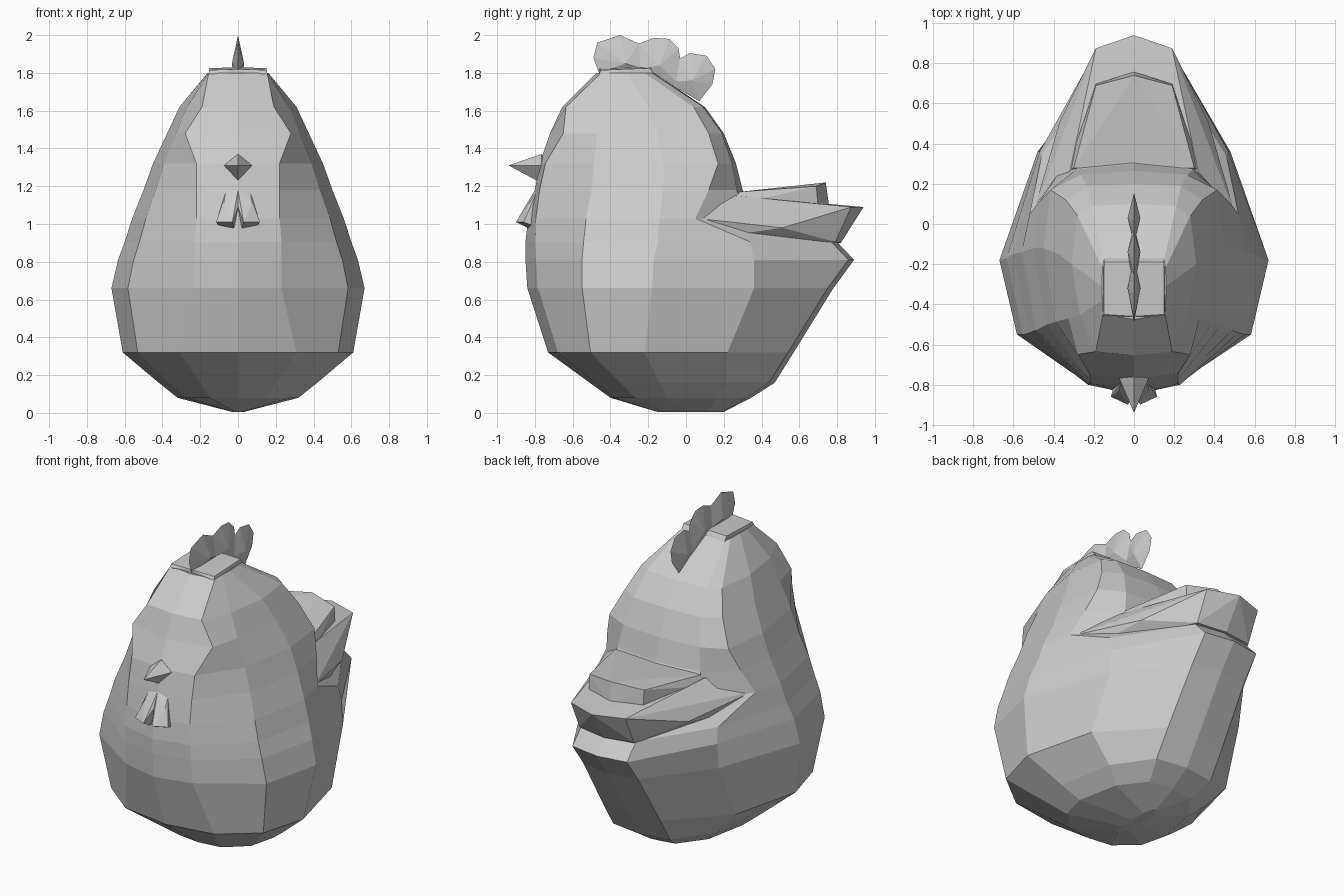
import bpy
import bmesh

feather = bpy.data.materials.new("light_grey")
feather.diffuse_color = (0.6, 0.6, 0.6, 1)


def finish(name, bm):
    bmesh.ops.recalc_face_normals(bm, faces=bm.faces[:])
    me = bpy.data.meshes.new(name)
    bm.to_mesh(me)
    bm.free()
    me.materials.append(feather)
    ob = bpy.data.objects.new(name, me)
    bpy.context.collection.objects.link(ob)
    return ob


def hull(name, points, mirror=True):
    """Faceted solid around the points and their mirror images in x."""
    bm = bmesh.new()
    pts = set(points)
    if mirror:
        pts |= {(-x, y, z) for x, y, z in points}
    for p in sorted(pts):
        bm.verts.new(p)
    bmesh.ops.convex_hull(bm, input=bm.verts[:])
    loose = [v for v in bm.verts if not v.link_faces]
    bmesh.ops.delete(bm, geom=loose, context='VERTS')
    return finish(name, bm)


# Body: faceted egg lofted from 12-sided rings, drawn out into the rump,
# with the face and back panels as its front and back strips
# z, (half width, its y), (front y, panel x, panel y), (flank x, y), (panel x, y), back y
rings = [
    (0.005, (0.03, 0.02), (-0.15, 0.015, -0.14), (0.03, 0.12), (0.015, 0.19), 0.20),
    (0.08, (0.32, -0.10), (-0.40, 0.15, -0.38), (0.27, 0.16), (0.15, 0.32), 0.345),
    (0.16, (0.42, -0.14), (-0.51, 0.20, -0.48), (0.36, 0.21), (0.20, 0.44), 0.47),
    (0.32, (0.61, -0.22), (-0.73, 0.31, -0.68), (0.50, 0.22), (0.20, 0.54), 0.57),
    (0.66, (0.67, -0.18), (-0.84, 0.23, -0.785), (0.48, 0.36), (0.19, 0.75), 0.78),
    (0.81, (0.635, -0.17), (-0.85, 0.23, -0.795), (0.47, 0.36), (0.19, 0.86), 0.89),
    (0.905, (0.60, -0.15), (-0.85, 0.23, -0.80), (0.46, 0.34), (0.19, 0.77), 0.80),
    (1.03, (0.56, -0.14), (-0.835, 0.22, -0.795), (0.52, 0.05), (0.33, 0.32), 0.40),
    (1.18, (0.50, -0.12), (-0.80, 0.22, -0.775), (0.465, 0.12), (0.29, 0.27), 0.30),
    (1.32, (0.45, -0.12), (-0.775, 0.22, -0.745), (0.415, 0.17), (0.265, 0.245), 0.265),
    (1.48, (0.375, -0.15), (-0.72, 0.28, -0.65), (0.34, 0.12), (0.235, 0.19), 0.20),
    (1.62, (0.31, -0.20), (-0.655, 0.19, -0.635), (0.28, 0.04), (0.21, 0.09), 0.10),
    (1.80, (0.16, -0.31), (-0.475, 0.155, -0.45), (0.157, -0.22), (0.15, -0.18), -0.17),
]


def ring_points(z, wide, front, flank, back, yb):
    w, yc = wide
    yf, xf, yfe = front
    corner = (0.87 * w, yc - 0.56 * (yc - yf)) if z < 1.7 else (0.158, -0.38)
    half = [(0, yf), (xf, yfe), corner, (w, yc), flank, back, (0, yb)]
    full = half + [(-x, y) for x, y in half[-2:0:-1]]
    return [(x, y, z) for x, y in full]


bm = bmesh.new()
loops = [[bm.verts.new(p) for p in ring_points(*r)] for r in rings]
for lo, hi in zip(loops, loops[1:]):
    n = len(lo)
    for i in range(n):
        j = (i + 1) % n
        bm.faces.new((lo[i], lo[j], hi[j], hi[i]))
bm.faces.new(loops[0])
bm.faces.new(loops[-1])
finish("body", bm)

# Crown: thin cap on the flat top of the head
hull("crown", [(0, -0.46, 1.82), (0, -0.19, 1.83), (0.15, -0.19, 1.825),
               (0.15, -0.45, 1.815), (0.155, -0.46, 1.795), (0.15, -0.17, 1.795)])

# Tail: two feather tiers over the rump
hull("upper_tail", [(0, 0.74, 1.22), (0.19, 0.69, 1.20), (0, 0.76, 1.08),
                    (0.19, 0.70, 1.08), (0.30, 0.28, 1.17), (0.34, 0.25, 1.10),
                    (0, 0.36, 1.15)])
hull("middle_tail", [(0, 0.94, 1.09), (0.19, 0.875, 1.09), (0, 0.82, 0.90),
                     (0.19, 0.79, 0.905), (0.37, 0.51, 0.98), (0.50, 0.06, 1.03),
                     (0.46, 0.10, 0.92), (0.32, 0.26, 1.15), (0.19, 0.69, 1.10)])

# Comb: three thin lens-shaped lobes, thickest near the head
lobes = [
    ((-0.32, 1.85), [(-0.46, 1.80), (-0.49, 1.88), (-0.47, 1.96), (-0.35, 2.0),
                     (-0.25, 1.955), (-0.17, 1.80)]),
    ((-0.14, 1.84), [(-0.32, 1.81), (-0.25, 1.955), (-0.17, 1.985), (-0.09, 1.98),
                     (-0.04, 1.93), (-0.035, 1.86), (0.0, 1.70)]),
    ((0.03, 1.76), [(-0.10, 1.75), (-0.04, 1.87), (0.02, 1.905), (0.11, 1.89),
                    (0.155, 1.82), (0.14, 1.74), (0.07, 1.65)]),
]
for k, ((cy, cz), outline) in enumerate(lobes):
    hull(f"comb_lobe_{k + 1}", [(0, y, z) for y, z in outline] + [(0.032, cy, cz)])

# Beak
hull("beak", [(0, -0.94, 1.31), (0, -0.765, 1.37), (0.075, -0.765, 1.31),
              (0, -0.79, 1.23), (0, -0.70, 1.31)])

# Wattles: a pair of hanging lobes
for side, s in (("left", -1), ("right", 1)):
    hull(f"{side}_wattle", [(s * x, y, z) for x, y, z in (
        (0.0, -0.80, 1.18), (0.065, -0.79, 1.17), (0.0, -0.84, 1.09),
        (0.075, -0.83, 1.11), (0.115, -0.86, 1.01), (0.03, -0.90, 1.01),
        (0.02, -0.83, 0.975), (0.105, -0.82, 0.995))], mirror=False)
